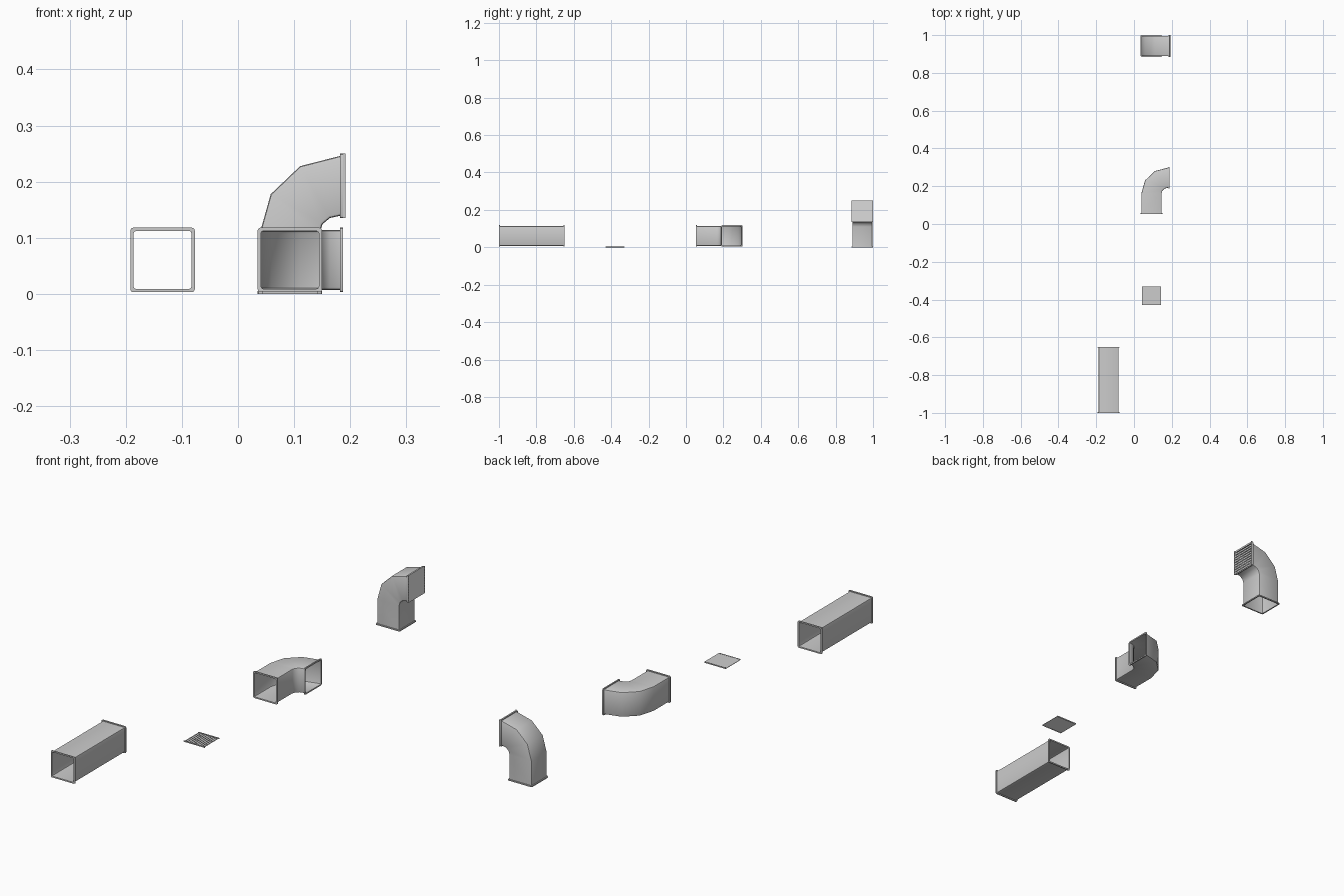
import bpy, bmesh, math

if "Cube" in bpy.data.objects:
    bpy.data.objects.remove(bpy.data.objects["Cube"])

FLANGE, OUT, INN = 0.0575, 0.0533, 0.0518   # half widths: flange, duct skin, bore
LIP = 0.005                                 # flange thickness


def finish(bm, name):
    bmesh.ops.recalc_face_normals(bm, faces=bm.faces)
    me = bpy.data.meshes.new(name)
    bm.to_mesh(me)
    bm.free()
    ob = bpy.data.objects.new(name, me)
    bpy.context.collection.objects.link(ob)
    bpy.ops.object.select_all(action='DESELECT')
    bpy.context.view_layer.objects.active = ob
    ob.select_set(True)
    bpy.ops.object.shade_smooth_by_angle(angle=math.radians(35))
    return ob


def rounded_square(half, r):
    pts = []
    for k in range(4):
        a0 = k * math.pi / 2
        sx, sy = ((1, 1), (-1, 1), (-1, -1), (1, -1))[k]
        for i in range(3):
            a = a0 + i * math.pi / 4
            pts.append((sx * (half - r) + r * math.cos(a),
                        sy * (half - r) + r * math.sin(a)))
    return pts


def make_duct(name, path, place):
    """path: list of functions w -> (u, v); first and last pairs carry the flanges."""
    n = len(path)
    outer = [(path[0], FLANGE), (path[1], FLANGE)]
    outer += [(path[i], OUT) for i in range(1, n - 1)]
    outer += [(path[n - 2], FLANGE), (path[n - 1], FLANGE)]
    inner = [(f, INN) for f in reversed(path)]
    bm = bmesh.new()
    rings = []
    for f, half in outer + inner:
        rings.append([bm.verts.new(place(*f(w), h))
                      for w, h in rounded_square(half, 0.005)])
    for a, b in zip(rings, rings[1:] + rings[:1]):
        m = len(a)
        for j in range(m):
            k = (j + 1) % m
            bm.faces.new((a[j], a[k], b[k], b[j]))
    return finish(bm, name)


def straight(v):
    return lambda w: (-w, v)


# elbow path: straight neck, three-segment bend, outlet lip
CU, CV, A, B = 0.0895, 0.1095, 0.0895, 0.083


def bend(deg):
    t = math.radians(deg)
    return lambda w: (CU - (A + w) * math.cos(t), CV + (B + w) * math.sin(t))


elbow_path = [straight(0), straight(LIP)] + [bend(d) for d in (0, 30, 60, 90)]
elbow_path.append(lambda w: (CU + LIP, CV + B + w))


def make_grille(name, half, depth, place, count=10):
    """Overlapping tilted slats held by two end bars."""
    bm = bmesh.new()

    def prism(profile, b0, b1):
        ends = [[bm.verts.new(place(a, b, d)) for a, d in profile] for b in (b0, b1)]
        bm.faces.new(ends[0])
        bm.faces.new(ends[1][::-1])
        for j in range(len(profile)):
            k = (j + 1) % len(profile)
            bm.faces.new((ends[0][j], ends[0][k], ends[1][k], ends[1][j]))

    step, t = 2 * half / count, depth * 0.3
    for i in range(count):
        a = -half + i * step
        prism([(a, 0), (a + step, depth - t), (a + step, depth), (a, t)],
              -half + 0.002, half - 0.002)
    for s in (-1, 1):
        b0, b1 = sorted((s * half, s * (half - 0.002)))
        prism([(-half, 0), (half, 0), (half, depth), (-half, depth)], b0, b1)
    return finish(bm, name)


# straight duct
make_duct("straight_duct",
          [straight(v) for v in (0, LIP, 0.35 - LIP, 0.35)],
          lambda u, v, h: (-0.1345 + u, -1 + v, 0.0605 + h))

# loose flat grille
make_grille("flat_grille", 0.05, 0.005,
            lambda a, b, d: (0.0925 + a, -0.38 + b, d))

# horizontal elbow
make_duct("horizontal_elbow", elbow_path,
          lambda u, v, h: (0.0925 + u, 0.053 + v, 0.0605 + h))

# vertical elbow with grille over its outlet
make_duct("vertical_elbow", elbow_path,
          lambda u, v, h: (0.0925 + u, 0.9425 + h, v))
make_grille("outlet_grille", FLANGE, 0.005,
            lambda a, b, d: (0.187 + d, 0.9425 + b, CV + B - a))
